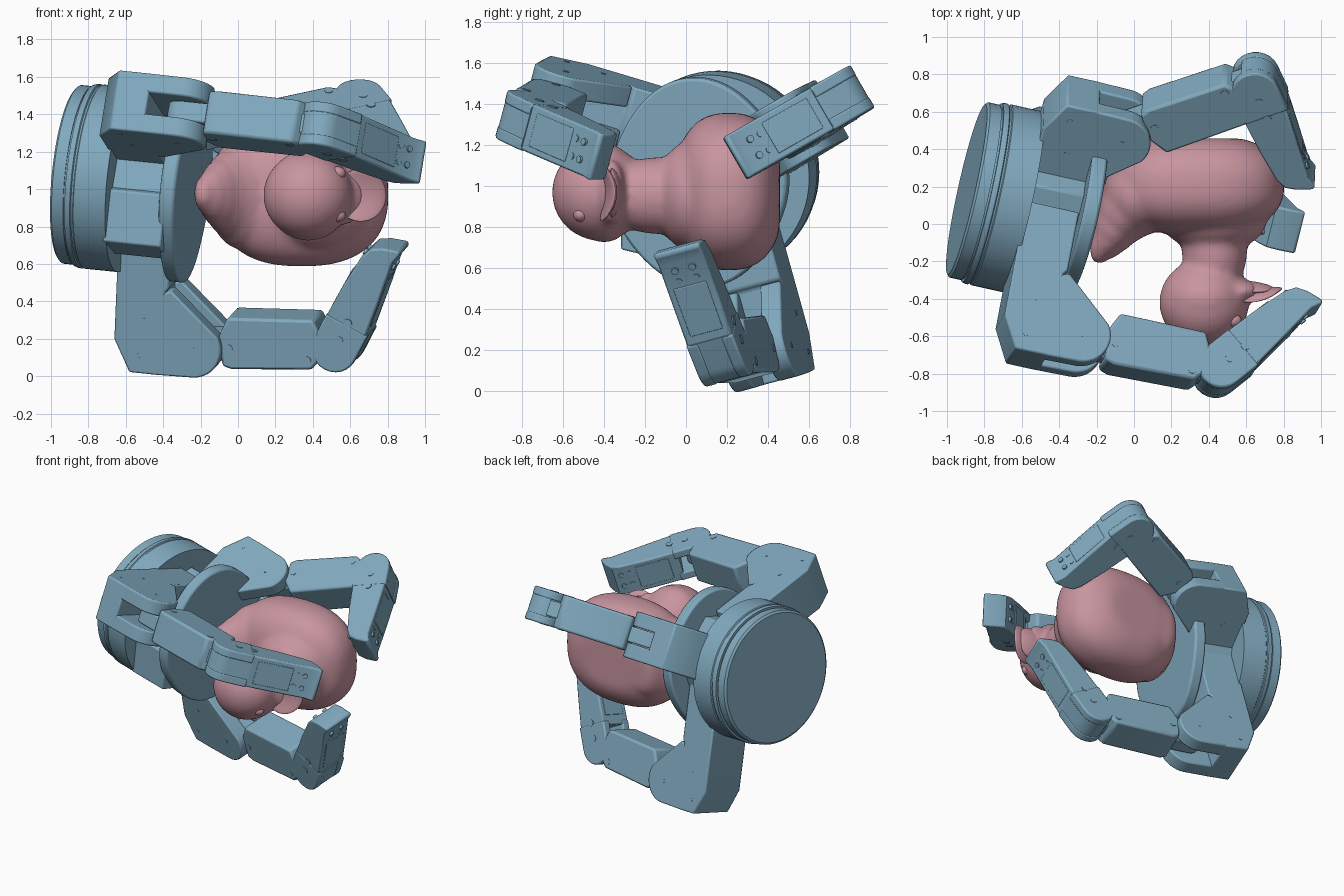
import bpy, bmesh, math
from math import sin, cos, radians, pi
from mathutils import Vector, Matrix

if "Cube" in bpy.data.objects:
    bpy.data.objects.remove(bpy.data.objects["Cube"])

def material(name, col):
    m = bpy.data.materials.new(name)
    m.diffuse_color = col
    m.use_nodes = True
    m.node_tree.nodes["Principled BSDF"].inputs["Base Color"].default_value = m.diffuse_color
    return m

STEEL = material("blue_grey", (0.22, 0.40, 0.52, 1))
PINK = material("pink", (0.58, 0.30, 0.35, 1))

def finish(bm, name, mat, M=Matrix(), bevel=0.0, angle=35):
    bmesh.ops.recalc_face_normals(bm, faces=bm.faces)
    me = bpy.data.meshes.new(name)
    bm.to_mesh(me)
    bm.free()
    me.transform(M)
    for p in me.polygons:
        p.use_smooth = True
    me.set_sharp_from_angle(angle=radians(angle))
    me.materials.append(mat)
    ob = bpy.data.objects.new(name, me)
    bpy.context.collection.objects.link(ob)
    if bevel:
        b = ob.modifiers.new("bevel", 'BEVEL')
        b.width, b.segments = bevel, 2
        b.limit_method, b.angle_limit = 'ANGLE', radians(40)
    return ob

def prism(name, pts, width, M, centre=0.0, bevel=0.01):
    """Outline in the local xy plane, extruded along local z."""
    bm = bmesh.new()
    lo = [bm.verts.new((x, y, centre - width / 2)) for x, y in pts]
    hi = [bm.verts.new((x, y, centre + width / 2)) for x, y in pts]
    bm.faces.new(lo[::-1])
    bm.faces.new(hi)
    n = len(pts)
    for i in range(n):
        j = (i + 1) % n
        bm.faces.new((lo[i], lo[j], hi[j], hi[i]))
    return finish(bm, name, STEEL, M, bevel)

def lathe(name, prof, M, n=64):
    """Profile (x along axis, radius) turned around local x."""
    bm = bmesh.new()
    rings = [[bm.verts.new((s, r * cos(2 * pi * i / n), r * sin(2 * pi * i / n)))
              for i in range(n)] for s, r in prof]
    for a, b in zip(rings, rings[1:]):
        for i in range(n):
            j = (i + 1) % n
            bm.faces.new((a[i], a[j], b[j], b[i]))
    bm.faces.new(rings[0])
    bm.faces.new(rings[-1])
    return finish(bm, name, STEEL, M)

def arc(cx, cy, r, a0, a1, n=12):
    return [(cx + r * cos(radians(a0 + (a1 - a0) * i / n)),
             cy + r * sin(radians(a0 + (a1 - a0) * i / n))) for i in range(n + 1)]

def frame(origin, a, b, c):
    M = Matrix((a, b, c)).transposed().to_4x4()
    M.translation = origin
    return M

# Hand axis and frame
O = Vector((-0.895, 0.185, 1.08))
U = Vector((0.97, -0.215, -0.10)).normalized()

def radial(deg):
    r = Vector((0, cos(radians(deg)), sin(radians(deg))))
    return (r - U * r.dot(U)).normalized()

R0 = radial(0)
HAND = frame(O, U, R0, U.cross(R0))

# Wrist drum with grooves
lathe("wrist_drum", [(0, .465), (.012, .48), (.075, .48), (.075, .472), (.085, .472),
                     (.085, .49), (.10, .495), (.115, .495), (.12, .488), (.13, .488),
                     (.135, .495), (.31, .495)], HAND)

# Hub and palm plate are outlined across the axis
ACROSS = HAND @ Matrix(((0, 0, 1, 0), (1, 0, 0, 0), (0, 1, 0, 0), (0, 0, 0, 1)))
hub = [(.36 * cos(radians(a)), .36 * sin(radians(a))) for a in range(-165, 195, 60)]
prism("palm_hub", hub, .34, ACROSS, .45)
plate = []
for a in range(0, 360, 5):
    r = .47 + .035 * cos(radians(2 * (a - 92))) + .012 * cos(radians(4 * (a - 97)))
    plate.append((r * cos(radians(a)) + .015, r * sin(radians(a))))
prism("palm_plate", plate, .085, ACROSS, .63, .015)
prism("palm_housing", [(-.38, -.34), (-.38, -.06), (-.1, .02), (-.1, -.4)], .32, ACROSS, .455)

def screws(name, spots, z, M, r=.02):
    for x, y in spots:
        for side in (-1, 1):
            prism(name, arc(x, y, r, 0, 330, 11), .01, M, side * z, 0)

def finger(tag, deg, side, drop, link_tilt, tip_tilt):
    r = radial(deg)
    t = U.cross(r)
    base = frame(O + t * side + r * drop, U, r, t)
    K = (.72, .885)
    inner = .12 - drop * .8
    # Angled arm with two cheeks around the knuckle
    arm = [(.29, inner), (.29, .87), (.38, 1.045), (.56, 1.045), (.56, .58), (.58, .56), (.58, inner)]
    prism(tag + "_arm", arm, .33, base)
    cheek = [(.53, 1.045)] + arc(K[0], K[1], .155, 85, -32) + [(.59, .57), (.53, .6)]
    for s in (-1, 1):
        prism(tag + "_arm_cheek", cheek, .105, base, s * .1125)
    screws(tag + "_arm_screw", [(.42, .95), (.45, .75), K], .162, base, .015)
    # Middle link with tongues at both ends
    link = base @ Matrix.Translation((K[0], K[1], 0)) @ Matrix.Rotation(radians(link_tilt), 4, 'Z')
    prism(tag + "_link_tongue", arc(0, 0, .075, 90, 270) + arc(.77, 0, .085, -90, 90), .11, link)
    body = [(.15, .10), (.135, -.06), (.19, -.168), (.66, -.162), (.70, -.07), (.68, .07), (.64, .112), (.2, .118)]
    prism(tag + "_link_body", body, .24, link, 0, .015)
    screws(tag + "_link_screw", [(.19, 0), (.62, .06)], .118, link, .022)
    # Fingertip: covered fork, tapered body, back plate, pad and screws
    tip = link @ Matrix.Translation((.77, 0, 0)) @ Matrix.Rotation(radians(tip_tilt - link_tilt), 4, 'Z')
    fork = arc(0, 0, .125, 90, 270) + [(.16, -.125), (.16, .125)]
    for s in (-1, 1):
        prism(tag + "_tip_fork", fork, .06, tip, s * .09)
    cover = [(.16, .122)] + arc(0, 0, .122, 90, 195) + arc(0, 0, .092, 195, 90) + [(.16, .092)]
    prism(tag + "_tip_cover", cover, .2, tip, 0, 0)
    nail = [(.13, .12), (.13, -.122), (.35, -.115), (.54, -.098), (.60, -.075), (.635, -.02),
            (.665, .065), (.65, .08), (.59, .065), (.35, .095)]
    prism(tag + "_tip_body", nail, .235, tip, 0, .022)
    prism(tag + "_tip_back_plate", [(.2, .08), (.2, .114), (.46, .086), (.46, .06)], .17, tip, 0, .004)
    prism(tag + "_tip_pad", [(.2, -.08), (.2, -.123), (.44, -.115), (.44, -.08)], .17, tip, 0, .004)
    up = tip @ Matrix.Rotation(radians(90), 4, 'X')
    for l in (.49, .55):
        for w in (-.045, .045):
            for n in (.064, -.088):
                prism(tag + "_tip_screw", arc(l, w, .018, 0, 330, 11), .034, up, -n, 0)
    screws(tag + "_tip_side_screw", [(.06, 0), (.17, .0)], .118, tip, .024)

finger("upper_front_finger", 165, -.19, -.135, -1, -51)
finger("upper_back_finger", 30, -.02, -.325, 36, -54)
finger("lower_finger", -75, .10, 0, -5, -66)

# Toy bird lying on its side: blended body, neck, head, tail and bill
def blob(bm, c, rad, power=1.0, ymax=9):
    vs = bmesh.ops.create_uvsphere(bm, u_segments=40, v_segments=24, radius=1)["verts"]
    for v in vs:
        p = [math.copysign(abs(k) ** power, k) * q + o for k, q, o in zip(v.co, rad, c)]
        p[1] = min(p[1], ymax)
        v.co = p

bm = bmesh.new()
blob(bm, (.34, .21, .972), (.465, .27, .385), .82, .458)
blob(bm, (.10, .25, .965), (.18, .22, .26), .82, .455)
blob(bm, (.43, .02, .95), (.28, .17, .265))
blob(bm, (.43, -.14, .952), (.175, .26, .188))
blob(bm, (.375, -.42, .967), (.24, .235, .235))
blob(bm, (.375, -.40, .967), (.23, .17, .245))
for x, y, q in ((.02, .15, .22), (-.05, .06, .17), (-.1, -.02, .135),
                (-.135, -.08, .105), (-.168, -.12, .08), (-.185, -.155, .06)):
    blob(bm, (x, y, .975), (q * .85, q, q * 1.35))
blob(bm, (.57, -.36, .967), (.11, .065, .16))
bird = finish(bm, "bird_body", PINK)
rm = bird.modifiers.new("blend", 'REMESH')
rm.mode, rm.voxel_size, rm.use_smooth_shade = 'VOXEL', .02, True
sm = bird.modifiers.new("soften", 'SMOOTH')
sm.factor, sm.iterations = .5, 8

# Bill halves, curved upward at the corners
for name, c, rad, tilt in (("bill_upper", (.65, -.37, .967), (.145, .024, .14), 10),
                           ("bill_lower", (.63, -.33, .967), (.12, .024, .12), -8)):
    bm = bmesh.new()
    blob(bm, (0, 0, 0), rad)
    for v in bm.verts:
        v.co.y -= 2.2 * v.co.z ** 2
    finish(bm, name, PINK, Matrix.Translation(c) @ Matrix.Rotation(radians(tilt), 4, 'Z'))

# Eyes
for z in (.86, 1.085):
    bm = bmesh.new()
    blob(bm, (.53, -.515, z), (.045, .036, .036))
    finish(bm, "eye", PINK)
